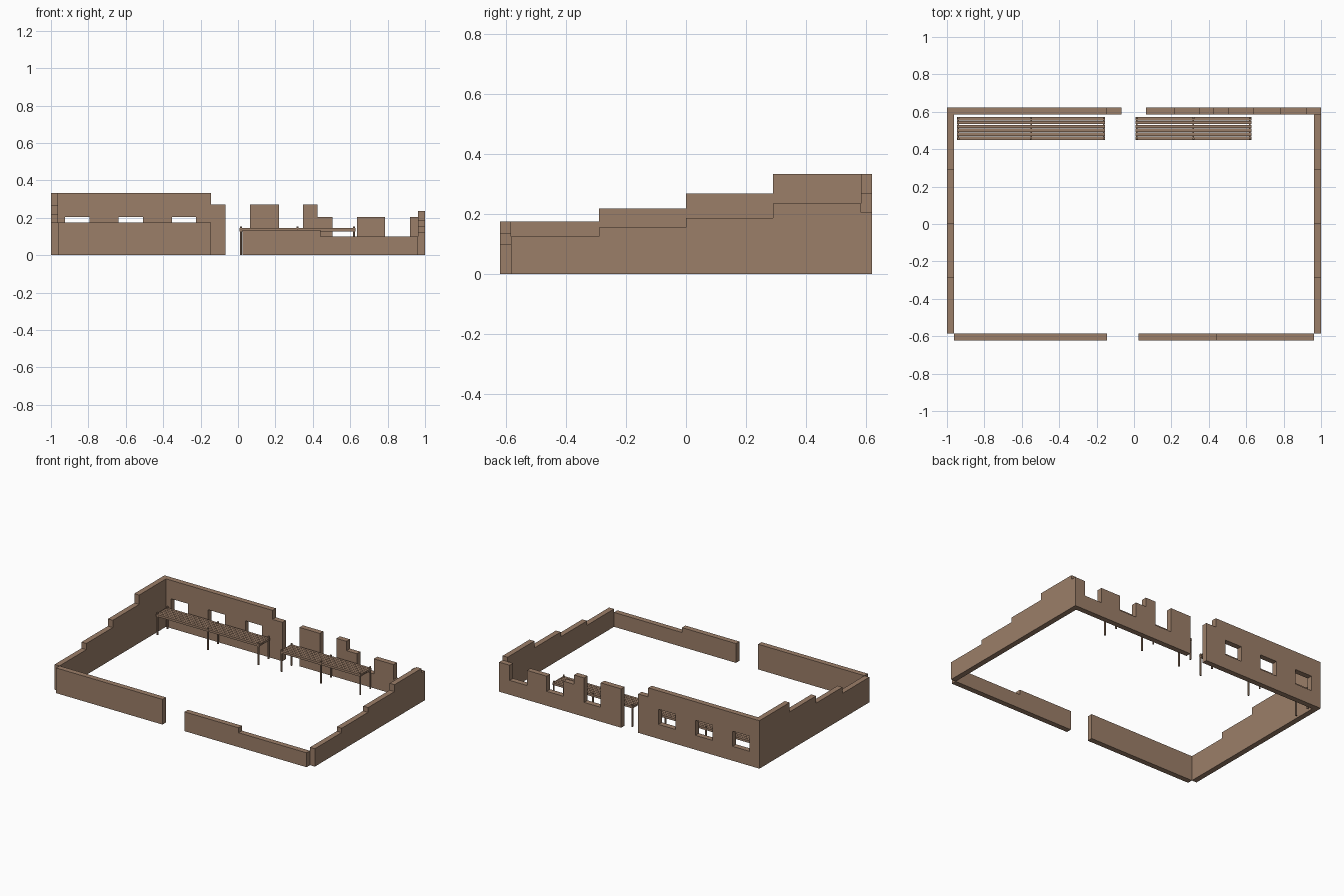
import bpy, bmesh
from mathutils import Matrix

if "Cube" in bpy.data.objects:
    bpy.data.objects.remove(bpy.data.objects["Cube"])

brown = bpy.data.materials.new("mud_brown")
brown.diffuse_color = (0.33, 0.21, 0.14, 1)
brown.use_nodes = True
brown.node_tree.nodes["Principled BSDF"].inputs["Base Color"].default_value = brown.diffuse_color

T = 0.0375          # wall thickness
HX, HY = 1.0, 0.622  # outer half sizes
SILL, LINTEL = 0.10, 0.205


def finish(name, mesh):
    mesh.materials.clear()
    mesh.materials.append(brown)
    ob = bpy.data.objects.new(name, mesh)
    bpy.context.collection.objects.link(ob)
    return ob


def wall(name, start, steps, centre, axis, windows=()):
    """Extrude a stepped outline: steps are (end, height); windows are (u0, u1)."""
    outline, u = [(start, 0)], start
    for end, h in steps:
        outline += [(u, h), (end, h)]
        u = end
    outline.append((u, 0))
    loops = [outline] + [[(a, SILL), (b, SILL), (b, LINTEL), (a, LINTEL)] for a, b in windows]
    cu = bpy.data.curves.new(name, 'CURVE')
    cu.dimensions, cu.fill_mode, cu.extrude = '2D', 'BOTH', T / 2
    for pts in loops:
        s = cu.splines.new('POLY')
        s.points.add(len(pts) - 1)
        for p, (a, b) in zip(s.points, pts):
            p.co = (a, b, 0, 1)
        s.use_cyclic_u = True
    tmp = bpy.data.objects.new("tmp", cu)
    bpy.context.collection.objects.link(tmp)
    dg = bpy.context.evaluated_depsgraph_get()
    mesh = bpy.data.meshes.new_from_object(tmp.evaluated_get(dg))
    bpy.data.objects.remove(tmp)
    if axis == 'x':
        m = Matrix(((1, 0, 0, 0), (0, 0, -1, centre), (0, 1, 0, 0), (0, 0, 0, 1)))
    else:
        m = Matrix(((0, 0, 1, centre), (1, 0, 0, 0), (0, 1, 0, 0), (0, 0, 0, 1)))
    mesh.transform(m)
    bm = bmesh.new()
    bm.from_mesh(mesh)
    bmesh.ops.remove_doubles(bm, verts=bm.verts, dist=1e-5)
    bmesh.ops.recalc_face_normals(bm, faces=bm.faces)
    for f in bm.faces:
        f.smooth = False
    bm.to_mesh(mesh)
    bm.free()
    return finish(name, mesh)


# Back walls: the left one has windows, the right one is broken down to the sills
yb = HY - T / 2
wall("back_wall_left", -HX, [(-0.145, 0.333), (-0.068, 0.27)], yb, 'x',
     [(-0.925, -0.793), (-0.64, -0.508), (-0.353, -0.225)])
wall("back_wall_right", 0.063, [(0.22, 0.27), (0.348, SILL), (0.425, 0.27), (0.505, 0.205),
     (0.635, SILL), (0.787, 0.205), (0.92, SILL), (HX, 0.205)], yb, 'x')

# Front walls either side of the entrance
wall("front_wall_left", -HX + T, [(-0.145, 0.175)], -yb, 'x')
wall("front_wall_right", 0.025, [(0.44, 0.134), (HX - T, SILL)], -yb, 'x')

# Stepped side walls
ys = [-0.29, 0.0, 0.29, HY - T]
for name, side, hs in (("left_wall", -1, (0.175, 0.218, 0.268, 0.333)),
                       ("right_wall", 1, (0.124, 0.154, 0.187, 0.235))):
    wall(name, -HY + T, list(zip(ys, hs)), side * (HX - T / 2), 'y')


def box(bm, lo, hi):
    size = [b - a for a, b in zip(lo, hi)]
    mid = [(a + b) / 2 for a, b in zip(lo, hi)]
    bmesh.ops.create_cube(bm, size=1, matrix=Matrix.Translation(mid) @ Matrix.Diagonal((*size, 1)))


def pole(bm, x, y, z0, z1, r=0.006):
    bmesh.ops.create_cone(bm, cap_ends=True, segments=8, radius1=r, radius2=r, depth=z1 - z0,
                          matrix=Matrix.Translation((x, y, (z0 + z1) / 2)))


def make(name, build):
    bm = bmesh.new()
    build(bm)
    mesh = bpy.data.meshes.new(name)
    bm.to_mesh(mesh)
    bm.free()
    finish(name, mesh)


# Scaffold walkways behind the back wall: planks, rails, cross bars, posts
Y0, Y1 = 0.45, 0.572


def scaffold(label, x0, x1):
    xs = (x0 + 0.007, (x0 + x1) / 2, x1 - 0.007)

    def planks(bm):
        n, gap = 6, 0.003
        w = (Y1 - Y0 + gap) / n
        for i in range(n):
            y = Y0 + i * w
            box(bm, (x0, y, 0.136), (x1, y + w - gap, 0.144))

    def frame(bm):
        for y in (Y0 + 0.007, Y1 - 0.007):
            box(bm, (x0, y - 0.004, 0.127), (x1, y + 0.004, 0.136))
        for x in xs:
            box(bm, (x - 0.004, Y0, 0.127), (x + 0.004, Y1, 0.1355))

    def posts(bm):
        for x in xs:
            for y in (Y0 + 0.006, Y1 - 0.006):
                pole(bm, x, y, 0, 0.154)

    make(label + "_planks", planks)
    make(label + "_frame", frame)
    make(label + "_posts", posts)


scaffold("left_scaffold", -0.946, -0.154)
scaffold("right_scaffold", 0.009, 0.627)
